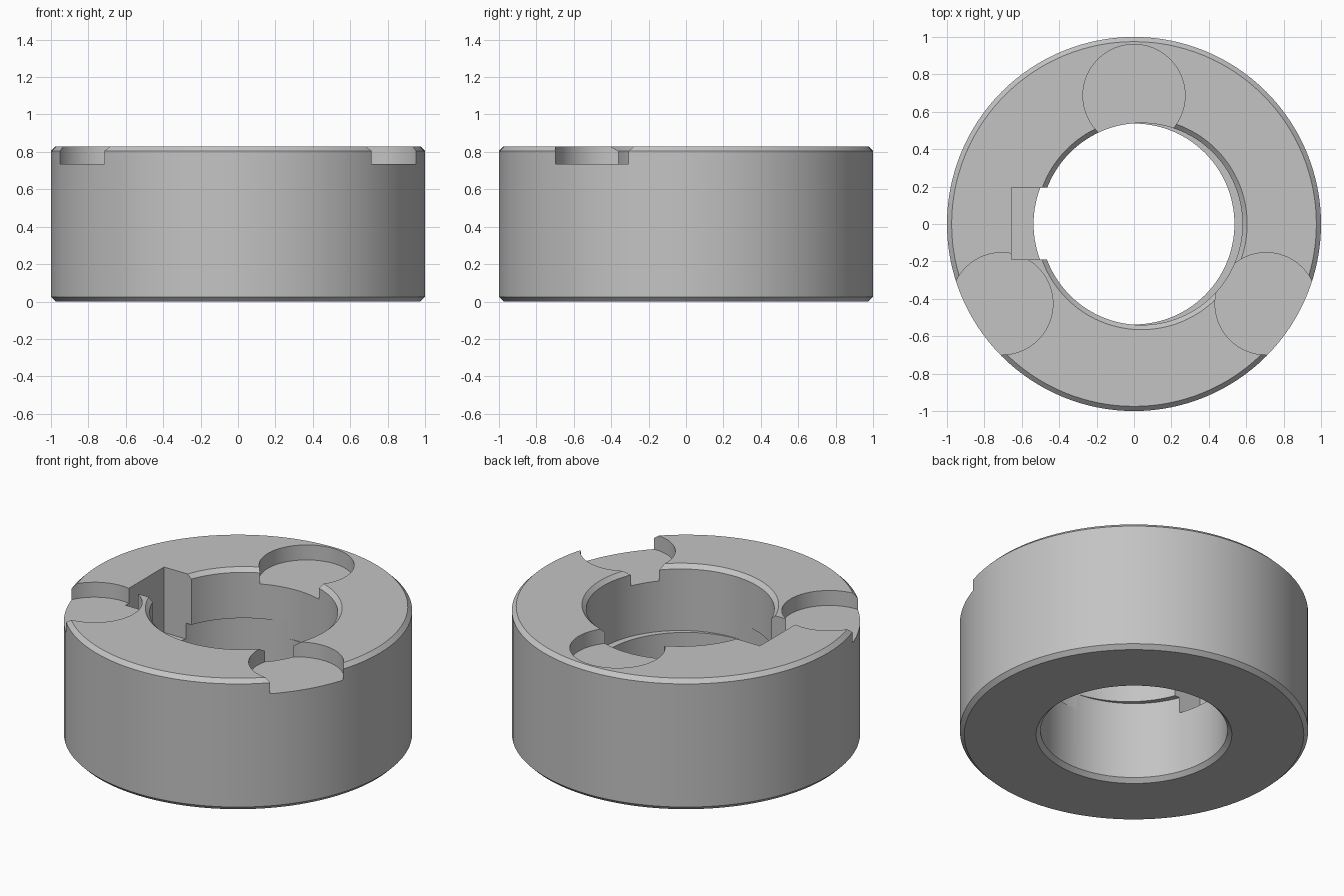
import bpy, bmesh
from math import radians, cos, sin, tau

SEGMENTS = 128
HEIGHT = 0.83
CHAMFER = 0.025
BORE = 0.54
LEDGE = 0.415          # height where the offset upper bore begins
POCKET_FLOOR = 0.735
OVER = 0.1             # how far cutters reach past the body

if "Cube" in bpy.data.objects:
    bpy.data.objects.remove(bpy.data.objects["Cube"], do_unlink=True)

steel = bpy.data.materials.new("grey_steel")
steel.use_nodes = True
GREY = (0.55, 0.55, 0.55, 1)
steel.diffuse_color = GREY
steel.node_tree.nodes["Principled BSDF"].inputs["Base Color"].default_value = GREY


def make_object(name, bm):
    bmesh.ops.recalc_face_normals(bm, faces=bm.faces)
    mesh = bpy.data.meshes.new(name)
    bm.to_mesh(mesh)
    bm.free()
    mesh.materials.append(steel)
    obj = bpy.data.objects.new(name, mesh)
    bpy.context.collection.objects.link(obj)
    return obj


def turned(name, profile, x=0, y=0):
    """Closed solid turned from (radius, height) points, bottom to top."""
    bm = bmesh.new()
    rings = []
    for r, z in profile:
        rings.append([bm.verts.new((x + r * cos(tau * i / SEGMENTS),
                                    y + r * sin(tau * i / SEGMENTS), z))
                      for i in range(SEGMENTS)])
    for low, high in zip(rings, rings[1:]):
        for i in range(SEGMENTS):
            j = (i + 1) % SEGMENTS
            bm.faces.new((low[i], low[j], high[j], high[i]))
    bm.faces.new(rings[0])
    bm.faces.new(rings[-1])
    return make_object(name, bm)


def box(name, x, y, z):
    """Box between the given (low, high) limits."""
    bm = bmesh.new()
    bmesh.ops.create_cube(bm, size=1)
    for v in bm.verts:
        v.co = [lim[c > 0] for lim, c in zip((x, y, z), v.co)]
    return make_object(name, bm)


# Outer body with chamfered rims
ring = turned("ring_body", [(1 - CHAMFER, 0), (1, CHAMFER),
                            (1, HEIGHT - CHAMFER), (1 - CHAMFER, HEIGHT)])

# Lower bore, widening through its chamfer at the bottom
lower_r = BORE - 0.003
lower_bore = turned("lower_bore_cutter",
                    [(lower_r + CHAMFER + OVER, -OVER), (lower_r, CHAMFER),
                     (lower_r, LEDGE + OVER)])

# Upper bore, shifted sideways, widening through its chamfer at the top
upper_bore = turned("upper_bore_cutter",
                    [(BORE, LEDGE), (BORE, HEIGHT - CHAMFER),
                     (BORE + CHAMFER + OVER, HEIGHT + OVER)], x=0.04)

# Keyway in the upper bore
keyway = box("keyway_cutter", (-0.655, -0.2), (-0.19, 0.195),
             (LEDGE, HEIGHT + OVER))

# Three round pockets in the top face
cutters = [lower_bore, upper_bore, keyway]
for angle, distance in ((90, 0.687), (-31.1, 0.825), (211.1, 0.825)):
    a = radians(angle)
    cutters.append(turned("pocket_cutter",
                          [(0.273, POCKET_FLOOR), (0.273, HEIGHT + OVER)],
                          distance * cos(a), distance * sin(a)))

# Cut the body and discard the cutters
bpy.ops.object.select_all(action='DESELECT')
bpy.context.view_layer.objects.active = ring
ring.select_set(True)
for cutter in cutters:
    cutter.hide_render = True
    mod = ring.modifiers.new(cutter.name, 'BOOLEAN')
    mod.operation = 'DIFFERENCE'
    mod.solver = 'EXACT'
    mod.object = cutter
    bpy.ops.object.modifier_apply(modifier=mod.name)
    bpy.data.objects.remove(cutter, do_unlink=True)

bpy.ops.object.shade_smooth_by_angle(angle=radians(30))
